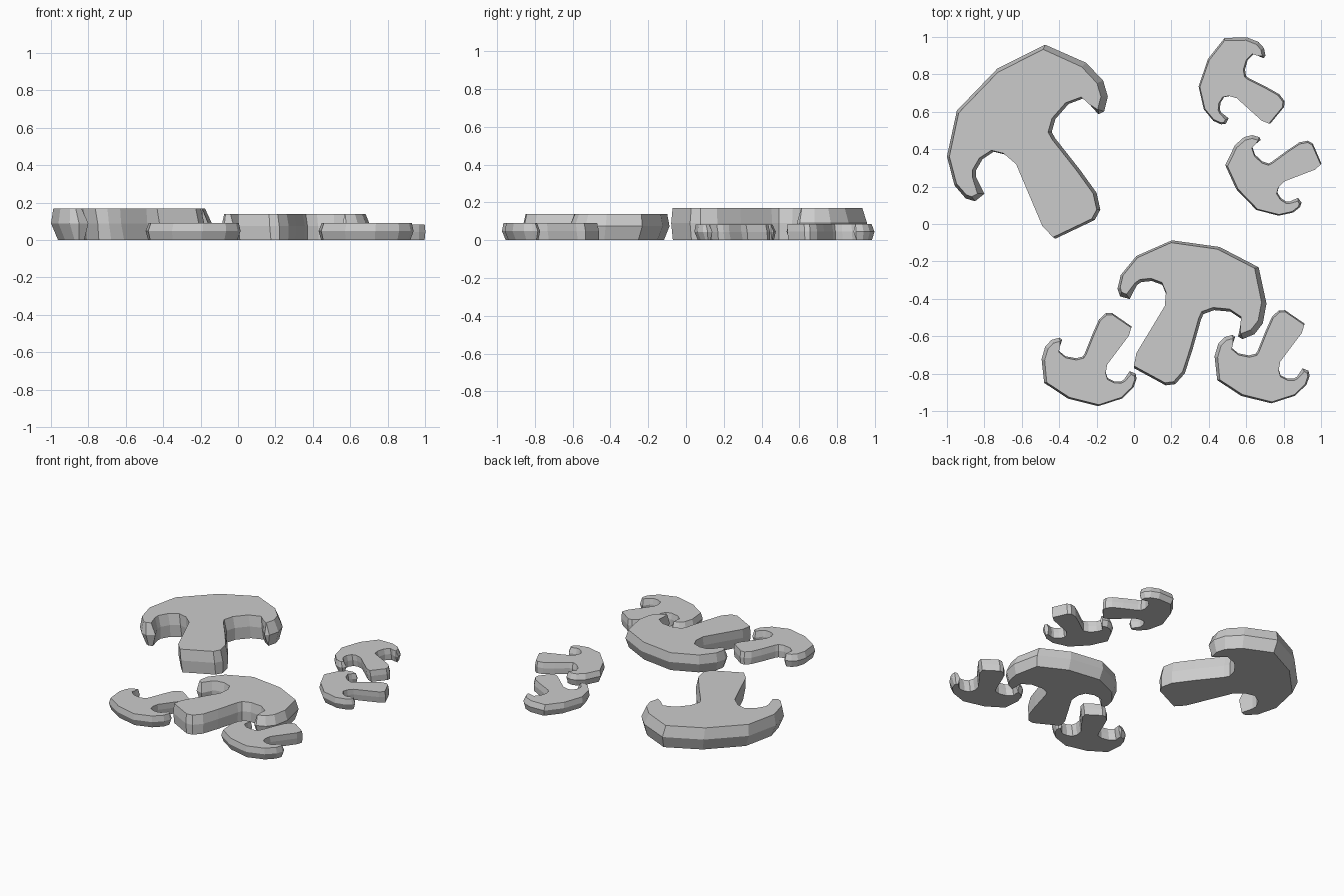
import bpy, bmesh
from math import radians
from mathutils import Vector, Matrix

if "Cube" in bpy.data.objects:
    bpy.data.objects.remove(bpy.data.objects["Cube"])

# Outline of one mushroom slice at its widest level, counter-clockwise from the stem foot
STEM_RIGHT = [(-.42, -.08), (-.21, .02), (-.18, .075), (-.20, .165), (-.29, .29), (-.42, .455)]
HOOK_RIGHT = [(-.44, .49), (-.42, .56), (-.35, .64), (-.27, .67), (-.235, .635)]
CAP = [(-.19, .585), (-.16, .60), (-.14, .68), (-.165, .765), (-.255, .86), (-.475, .957),
       (-.73, .83), (-.947, .605), (-1, .36), (-.96, .205), (-.90, .135), (-.85, .12), (-.80, .16)]
HOOK_LEFT = [(-.845, .25), (-.845, .285), (-.81, .345), (-.75, .385), (-.69, .37), (-.625, .315)]
STEM_LEFT = [(-.485, -.015)]

OUTLINE = [Vector(p) for p in STEM_RIGHT + HOOK_RIGHT + CAP + HOOK_LEFT + STEM_LEFT]
first_cap = len(STEM_RIGHT) + len(HOOK_RIGHT)
WEIGHT = [1.0 if first_cap <= i < first_cap + len(CAP) else 0.3 for i in range(len(OUTLINE))]
THICK = 0.17


def ring(inset, shift):
    """Outline pulled inward (mostly on the cap rim) and shifted sideways."""
    n = len(OUTLINE)
    out = []
    for i, p in enumerate(OUTLINE):
        d = (OUTLINE[(i + 1) % n] - OUTLINE[i - 1]).normalized()
        inward = Vector((-d.y, d.x))
        out.append(p + inward * inset * WEIGHT[i] + Vector((shift, 0)))
    return out


LEVELS = [(0.0, ring(.03, .008)), (.09, ring(0, 0)), (THICK, ring(.025, -.012))]


def slice_piece(name, center, angle, scale):
    rot = Matrix.Rotation(radians(angle), 2)
    levels = [(z * scale, [rot @ p * scale for p in pts]) for z, pts in LEVELS]
    # place by the centre of the footprint
    xs = [p.x for _, pts in levels for p in pts]
    ys = [p.y for _, pts in levels for p in pts]
    off = Vector(center) - Vector((min(xs) + max(xs), min(ys) + max(ys))) / 2

    bm = bmesh.new()
    rings = [[bm.verts.new((p.x + off.x, p.y + off.y, z)) for p in pts] for z, pts in levels]
    n = len(OUTLINE)
    for lo, hi in zip(rings, rings[1:]):
        for i in range(n):
            j = (i + 1) % n
            bm.faces.new((lo[i], lo[j], hi[j], hi[i]))
    bm.faces.new(rings[-1])
    bm.faces.new(rings[0][::-1])
    bmesh.ops.recalc_face_normals(bm, faces=bm.faces)
    mesh = bpy.data.meshes.new(name)
    bm.to_mesh(mesh)
    bm.free()
    bpy.context.collection.objects.link(bpy.data.objects.new(name, mesh))


# Six slices: footprint centre, turn, size
slice_piece("large_mushroom_slice", (-.57, .44), 0, 1.0)
slice_piece("medium_mushroom_slice", (.31, -.475), -54, .825)
slice_piece("small_mushroom_slice_back", (.575, .765), 25, .50)
slice_piece("small_mushroom_slice_right", (.745, .26), 88, .495)
slice_piece("small_mushroom_slice_front_left", (-.24, -.725), 120, .535)
slice_piece("small_mushroom_slice_front_right", (.685, -.71), 120, .535)
